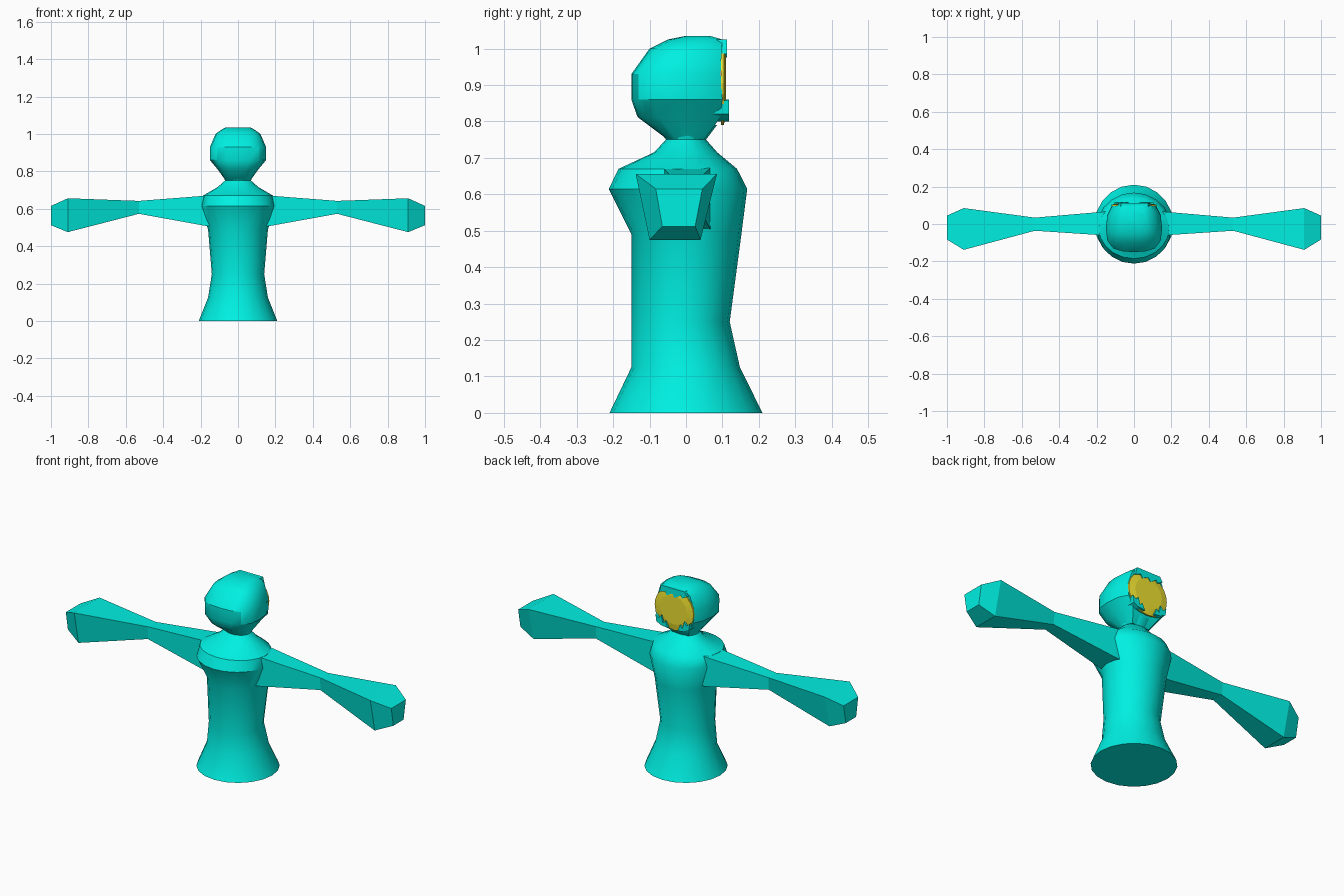
import bpy, bmesh, math

if "Cube" in bpy.data.objects:
    bpy.data.objects.remove(bpy.data.objects["Cube"])


def material(name, colour):
    m = bpy.data.materials.new(name)
    m.diffuse_color = colour
    m.use_nodes = True
    m.node_tree.nodes["Principled BSDF"].inputs["Base Color"].default_value = m.diffuse_color
    return m


teal = material("teal", (0.0, 0.87, 0.76, 1))
yellow = material("yellow", (0.86, 0.76, 0.03, 1))


def finish(name, bm, mat, smooth=None):
    bmesh.ops.recalc_face_normals(bm, faces=bm.faces[:])
    me = bpy.data.meshes.new(name)
    bm.to_mesh(me)
    bm.free()
    me.materials.append(mat)
    ob = bpy.data.objects.new(name, me)
    bpy.context.collection.objects.link(ob)
    if smooth:
        bpy.ops.object.select_all(action='DESELECT')
        ob.select_set(True)
        bpy.context.view_layer.objects.active = ob
        bpy.ops.object.shade_smooth_by_angle(angle=math.radians(smooth))
    return ob


def loft(name, rings, mat, smooth=None):
    """Skin a list of closed rings and cap both ends."""
    bm = bmesh.new()
    vs = [[bm.verts.new(p) for p in ring] for ring in rings]
    n = len(vs[0])
    for a, b in zip(vs, vs[1:]):
        for i in range(n):
            j = (i + 1) % n
            bm.faces.new((a[i], a[j], b[j], b[i]))
    bm.faces.new(vs[0])
    bm.faces.new(vs[-1])
    return finish(name, bm, mat, smooth)


# body: ovals given as z, half width, front y, back y
def oval(z, w, y0, y1, n=20):
    return [(w * math.cos(t), (y0 + y1) / 2 + (y1 - y0) / 2 * math.sin(t), z)
            for t in (2 * math.pi * i / n for i in range(n))]


body = [(0, .21, -.21, .21), (.125, .16, -.15, .148), (.25, .14, -.15, .12),
        (.49, .16, -.15, .152), (.615, .2, -.212, .168), (.67, .188, -.185, .14),
        (.715, .11, -.088, .086), (.75, .07, -.055, .055), (.79, .08, -.085, .085)]
loft("body", [oval(*s) for s in body], teal, 35)

# head: rounded box section scaled level by level
half = [(0, -1), (.4, -.97), (.74, -.84), (.95, -.5), (1, 0), (.95, .6), (.78, 1), (.4, 1)]
section = half + [(0, 1)] + [(-x, y) for x, y in reversed(half[1:])]


def box_ring(z, w, y0, y1):
    return [(x * w, (y0 + y1) / 2 + (y1 - y0) / 2 * y, z) for x, y in section]


head = [(.75, .065, -.05, .05), (.812, .11, -.133, .095), (.86, .15, -.15, .1),
        (.93, .15, -.15, .095), (1.0, .12, -.1, .098), (1.025, .085, -.05, .1),
        (1.035, .065, 0, .065)]
loft("head", [box_ring(*s) for s in head], teal, 35)

# round plate on the back of the head, slightly domed
def disc(y, r, n=24):
    return [(r * 1.04 * math.cos(t), y, .905 + r * math.sin(t))
            for t in (2 * math.pi * i / n for i in range(n))]


loft("face_plate", [disc(.096, .115), disc(.104, .115), disc(.11, .08)], yellow)


# jagged edges overlapping the plate
def tuft(name, outline, y0, y1):
    loft(name, [[(x, y, z) for x, z in outline] for y in (y0, y1)], teal)


tuft("top_fringe", [(-.085, 1.0), (-.055, .985), (-.045, .998), (-.01, .975), (.005, .995),
                    (.04, .978), (.05, .995), (.085, .985), (.075, 1.025), (-.07, 1.025)],
     .06, .113)
for side in (-1, 1):
    tuft("lower_tuft", [(side * x, z) for x, z in
                        [(.03, .80), (.045, .835), (.06, .82), (.07, .86), (.085, .842),
                         (.105, .858), (.1, .82), (.07, .805)]], .05, .118)

# arms: four-sided sections as x, top z, bottom z, top y range, bottom y range
arm = [(.10, .68, .50, -.065, .07, -.065, .07), (.17, .67, .508, -.06, .065, -.06, .065),
       (.53, .642, .573, -.036, .034, -.034, .03), (.91, .656, .475, -.138, .085, -.1, .04),
       (1.0, .615, .512, -.083, .045, -.065, .025)]
for side, name in ((-1, "left_arm"), (1, "right_arm")):
    loft(name, [[(side * x, a, zt), (side * x, b, zt), (side * x, d, zb), (side * x, c, zb)]
                for x, zt, zb, a, b, c, d in arm], teal)
